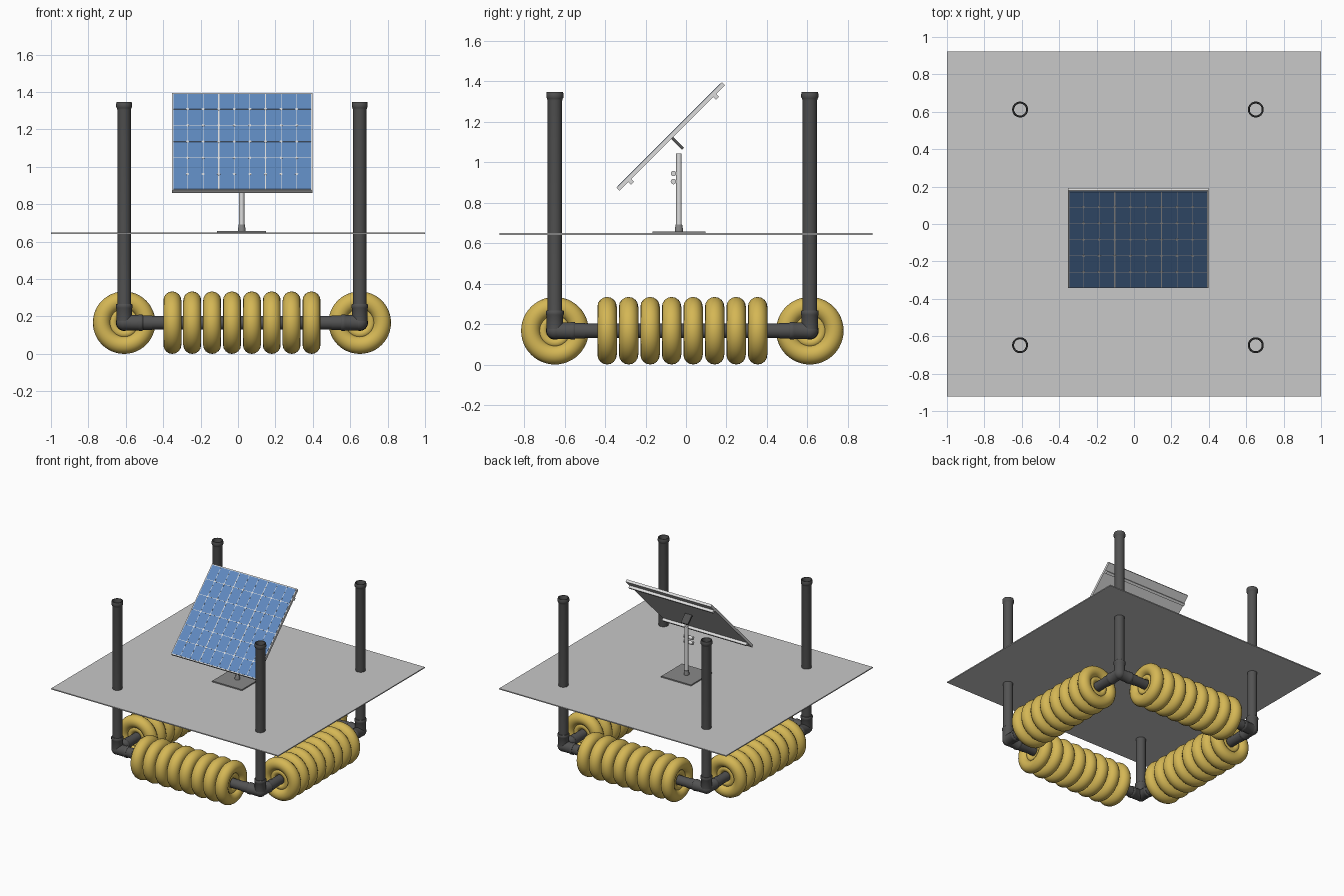
import bpy, bmesh, math
from mathutils import Matrix, Vector

if "Cube" in bpy.data.objects:
    bpy.data.objects.remove(bpy.data.objects["Cube"])

CX, CY, H = 0.021, -0.018, 0.63      # frame centre and half spacing of the posts
PZ = 0.167                           # height of the horizontal pipes


def mat(name, r, g, b):
    m = bpy.data.materials.new(name)
    m.diffuse_color = (r, g, b, 1)
    m.use_nodes = True
    m.node_tree.nodes["Principled BSDF"].inputs["Base Color"].default_value = m.diffuse_color
    return m


YELLOW = mat("float_yellow", 0.66, 0.47, 0.09)
PIPE = mat("pipe_dark_grey", 0.085, 0.085, 0.085)
DECK = mat("deck_grey", 0.58, 0.58, 0.58)
BLUE = mat("cell_blue", 0.115, 0.25, 0.52)
LIGHT = mat("frame_light_grey", 0.72, 0.72, 0.72)
STEEL = mat("steel_mid_grey", 0.25, 0.25, 0.25)


def finish(name, bm, m, matrix=Matrix(), smooth=False):
    bmesh.ops.recalc_face_normals(bm, faces=bm.faces)
    me = bpy.data.meshes.new(name)
    bm.to_mesh(me)
    bm.free()
    me.materials.append(m)
    ob = bpy.data.objects.new(name, me)
    bpy.context.collection.objects.link(ob)
    ob.matrix_world = matrix
    if smooth:
        bpy.ops.object.select_all(action='DESELECT')
        ob.select_set(True)
        bpy.context.view_layer.objects.active = ob
        bpy.ops.object.shade_smooth_by_angle(angle=math.radians(40))
    return ob


def box(name, size, loc, m, base=Matrix(), spin=0.0):
    bm = bmesh.new()
    bmesh.ops.create_cube(bm, size=1)
    bmesh.ops.scale(bm, vec=size, verts=bm.verts)
    return finish(name, bm, m, base @ Matrix.Translation(loc) @ Matrix.Rotation(spin, 4, 'Z'))


def lathe(name, profile, m, matrix, n=32, closed=True):
    """Revolve (radius, z) points about local z."""
    bm = bmesh.new()
    rings = [[bm.verts.new((r * math.cos(2 * math.pi * i / n), r * math.sin(2 * math.pi * i / n), z))
              for i in range(n)] for r, z in profile]
    for k in range(len(rings) if closed else len(rings) - 1):
        a, b = rings[k], rings[(k + 1) % len(rings)]
        for i in range(n):
            j = (i + 1) % n
            bm.faces.new((a[i], a[j], b[j], b[i]))
    if not closed:
        bm.faces.new(rings[0])
        bm.faces.new(rings[-1])
    return finish(name, bm, m, matrix, True)


def along(start, direction):
    """Frame at start whose z runs along direction."""
    q = Vector(direction).to_track_quat('Z', 'Y')
    return Matrix.Translation(start) @ q.to_matrix().to_4x4()


def rod(name, r, length, m, start, direction, n=32):
    return lathe(name, [(r, 0), (r, length)], m, along(start, direction), n, False)


# deck sheet
box("deck", (2, 1.845, 0.008), (0, 0, 0.645), DECK)

# corner posts (open pipes with a socket rim) and three-way fittings
post = [(0.036, PZ), (0.036, 1.305), (0.039, 1.315), (0.0425, 1.32), (0.0425, 1.335),
        (0.040, 1.348), (0.035, 1.348), (0.032, 1.33), (0.032, PZ)]
socket = [(0.041, 0), (0.041, 0.075), (0.044, 0.08), (0.044, 0.096), (0.041, 0.1)]
for sx in (-1, 1):
    for sy in (-1, 1):
        c = Vector((CX + sx * H, CY + sy * H, 0))
        lathe("post", post, PIPE, Matrix.Translation(c))
        k = c + Vector((0, 0, PZ))
        bm = bmesh.new()
        bmesh.ops.create_uvsphere(bm, u_segments=32, v_segments=16, radius=0.042)
        finish("corner_elbow", bm, PIPE, Matrix.Translation(k), True)
        for d in ((-sx, 0, 0), (0, -sy, 0), (0, 0, 1)):
            lathe("elbow_socket", socket, PIPE, along(k, d), closed=False)
            if d[2] == 0:
                rod("pipe_coupler", 0.039, 0.15, PIPE, k, d)

# ring float cross-sections: fat outer ring and small inner collar
def circle(major, minor, n):
    return [(major + minor * math.cos(2 * math.pi * i / n),
             minor * math.sin(2 * math.pi * i / n)) for i in range(n)]


outer, inner = circle(0.119, 0.048, 16), circle(0.06, 0.026, 10)

# four horizontal pipes, each carrying eight ring floats
for d, side in (((1, 0, 0), (0, 1, 0)), ((0, 1, 0), (1, 0, 0))):
    for s in (-1, 1):
        mid = Vector((CX, CY, PZ)) + Vector(side) * H * s
        rod("float_pipe", 0.036, 2 * H, PIPE, mid - Vector(d) * H, d)
        for i in range(8):
            mtx = along(mid + Vector(d) * (i - 3.5) * 0.1063, d)
            lathe("ring_float", outer, YELLOW, mtx, 48)
            lathe("float_collar", inner, YELLOW, mtx, 32)

# mast with base plate
MX, MY = 0.02, -0.035
box("mast_base", (0.262, 0.262, 0.009), (MX, MY, 0.6535), STEEL)
rod("mast", 0.0135, 0.39, LIGHT, (MX, MY, 0.652), (0, 0, 1), 24)
lathe("mast_collar", [(0.02, 0), (0.02, 0.012), (0.016, 0.035)], STEEL,
      Matrix.Translation((MX, MY, 0.657)), 24, False)
for z in (0.904, 0.944):
    rod("clamp_bar", 0.0135, 0.08, LIGHT, (MX - 0.04, MY - 0.027, z), (1, 0, 0), 20)

# tilted solar panel, built in its own plane (local y up the slope, z outward)
P = Matrix.Translation((0.022, -0.075, 1.127)) @ Matrix.Rotation(math.radians(45), 4, 'X')
W, L = 0.75, 0.737
box("panel_frame", (W, L, 0.02), (0, 0, 0), LIGHT, P)
box("panel_cells", (W - 0.016, L - 0.016, 0.003), (0, 0, 0.0102), BLUE, P)
for v in (-0.297, 0.297):
    box("panel_rail", (W - 0.01, 0.02, 0.02), (0, v, -0.02), LIGHT, P)
box("panel_bracket", (0.06, 0.015, 0.078), (0, 0, -0.047), PIPE, P)

# thin grid lines between cells and diamonds at their corners
cw, rh = W / 9, L / 6
for i in range(1, 9):
    wide = 0.006 if i in (3, 6) else 0.003
    box("cell_line_up", (wide, L - 0.016, 0.001), ((i - 4.5) * cw, 0, 0.0119), LIGHT, P)
    for j in range(1, 6):
        box("cell_corner", (0.014, 0.014, 0.001), ((i - 4.5) * cw, (j - 3) * rh, 0.0121),
            LIGHT, P, math.pi / 4)
for j in range(1, 6):
    box("cell_line_across", (W - 0.016, 0.003, 0.001), (0, (j - 3) * rh, 0.0119), LIGHT, P)
